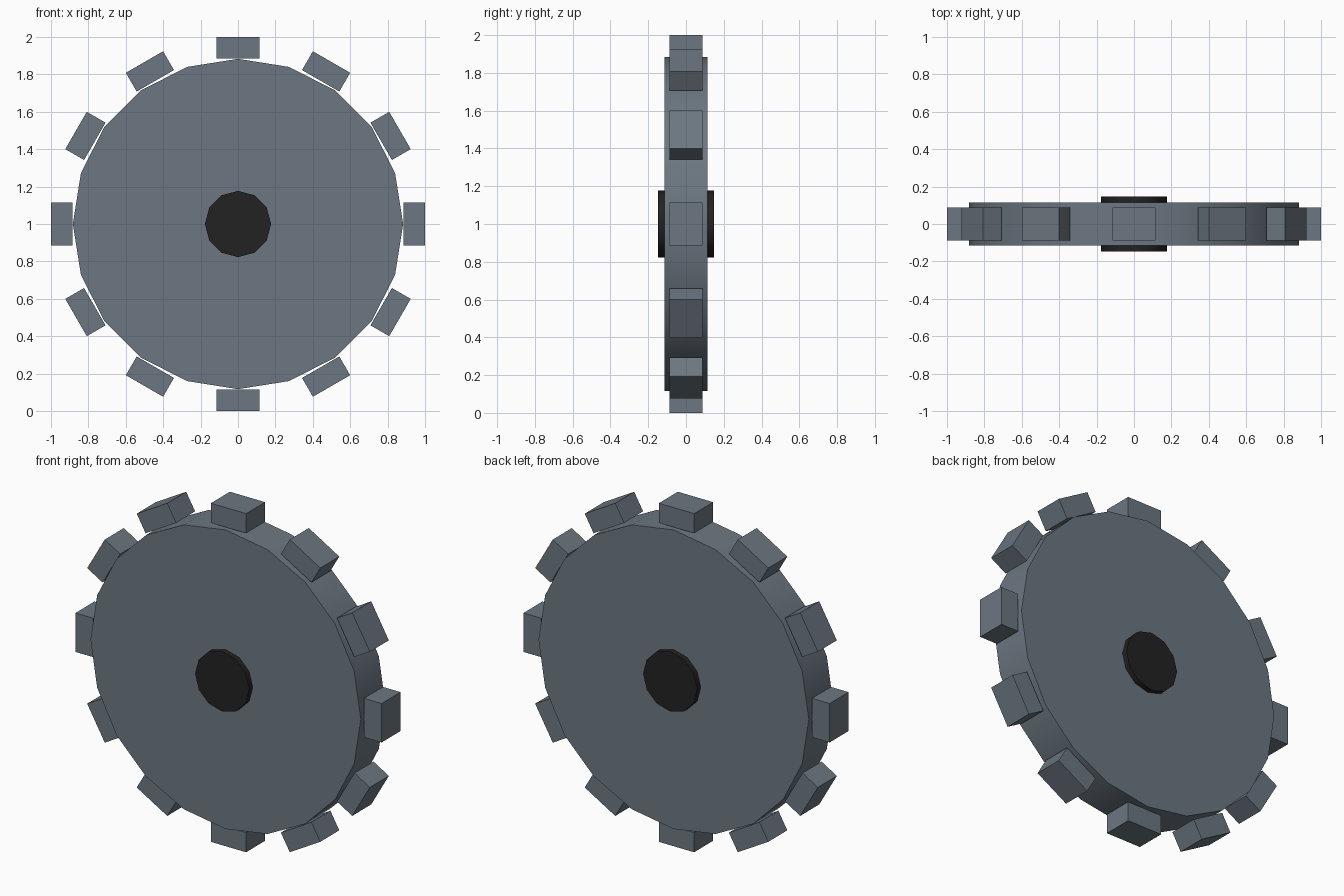
import bpy
from math import radians, sin, cos, pi

if "Cube" in bpy.data.objects:
    bpy.data.objects.remove(bpy.data.objects["Cube"])

CENTRE_Z = 1.0
TEETH = 12


def material(name, rgb):
    m = bpy.data.materials.new(name)
    m.diffuse_color = (*rgb, 1)
    m.use_nodes = True
    m.node_tree.nodes["Principled BSDF"].inputs["Base Color"].default_value = m.diffuse_color
    return m


steel = material("blue_grey_steel", (0.15, 0.185, 0.22))
black = material("black_hub", (0.016, 0.016, 0.016))


def disc(name, sides, radius, width, mat):
    bpy.ops.mesh.primitive_cylinder_add(vertices=sides, radius=radius, depth=width,
                                        location=(0, 0, CENTRE_Z),
                                        rotation=(pi / 2, 0, 0))
    ob = bpy.context.object
    ob.name = name
    ob.data.materials.append(mat)
    bpy.ops.object.shade_smooth_by_angle(angle=radians(40))
    return ob


# Wheel body and the hub passing through it
disc("wheel_disc", 20, 0.883, 0.23, steel)
disc("hub", 12, 0.177, 0.295, black)

# Ring of block teeth around the rim
for i in range(TEETH):
    a = 2 * pi * i / TEETH
    r = 0.942
    bpy.ops.mesh.primitive_cube_add(size=1, location=(r * sin(a), 0, CENTRE_Z + r * cos(a)),
                                    rotation=(0, a, 0))
    tooth = bpy.context.object
    tooth.name = f"tooth_{i + 1}"
    tooth.scale = (0.23, 0.177, 0.116)
    bpy.ops.object.transform_apply(location=False, rotation=False, scale=True)
    tooth.data.materials.append(steel)
